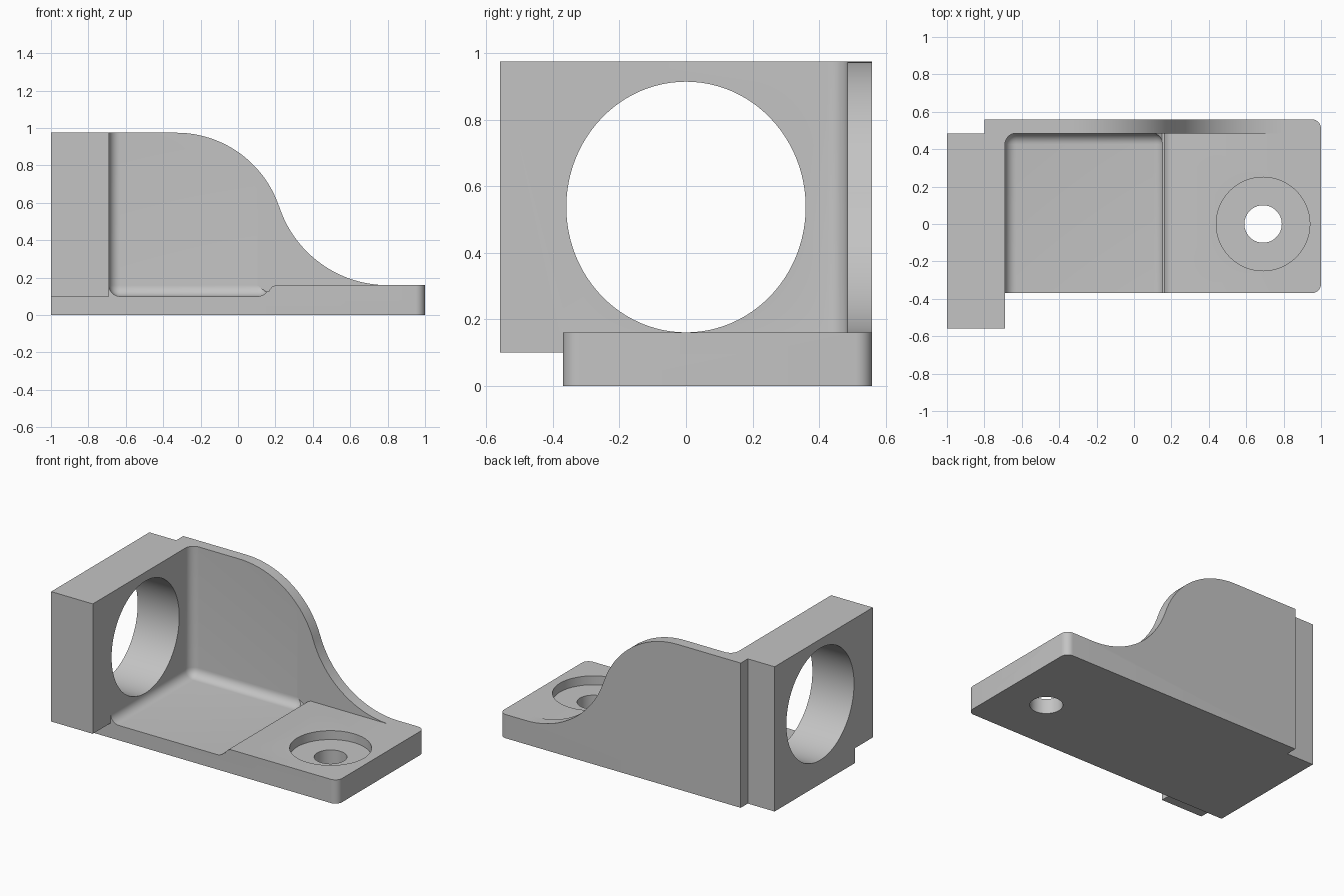
import bpy, bmesh
from math import sin, cos, radians, pi
from mathutils import Matrix

old = bpy.data.objects.get("Cube")
if old:
    bpy.data.objects.remove(old, do_unlink=True)

grey = bpy.data.materials.new("plain grey")
grey.use_nodes = True
colour = (0.55, 0.55, 0.55, 1)
grey.diffuse_color = colour
grey.node_tree.nodes["Principled BSDF"].inputs["Base Color"].default_value = colour


def finish(name, bm):
    bmesh.ops.recalc_face_normals(bm, faces=bm.faces)
    mesh = bpy.data.meshes.new(name)
    bm.to_mesh(mesh)
    bm.free()
    mesh.materials.append(grey)
    obj = bpy.data.objects.new(name, mesh)
    bpy.context.collection.objects.link(obj)
    return obj


def prism(name, points, y0, y1, radius=0, rounded=None):
    """Extrude an x-z outline along y, rounding the edges picked by a rule."""
    bm = bmesh.new()
    face = bm.faces.new([bm.verts.new((x, y0, z)) for x, z in points])
    ext = bmesh.ops.extrude_face_region(bm, geom=[face])
    moved = [v for v in ext["geom"] if isinstance(v, bmesh.types.BMVert)]
    bmesh.ops.translate(bm, verts=moved, vec=(0, y1 - y0, 0))
    bmesh.ops.recalc_face_normals(bm, faces=bm.faces)
    if rounded:
        edges = [e for e in bm.edges if rounded(*[v.co for v in e.verts])]
        bmesh.ops.bevel(bm, geom=edges, offset=radius, segments=8,
                        profile=0.5, affect='EDGES')
    return finish(name, bm)


def box(name, x0, x1, y0, y1, z0, z1, radius=0, rounded=None):
    outline = [(x0, z0), (x1, z0), (x1, z1), (x0, z1)]
    return prism(name, outline, y0, y1, radius, rounded)


def cylinder(name, radius, depth, matrix):
    bm = bmesh.new()
    bmesh.ops.create_cone(bm, cap_ends=True, segments=96, radius1=radius,
                          radius2=radius, depth=depth, matrix=matrix)
    return finish(name, bm)


def combine(target, other, operation):
    mod = target.modifiers.new(operation.lower(), 'BOOLEAN')
    mod.object, mod.operation, mod.solver = other, operation, 'EXACT'
    bpy.ops.object.select_all(action='DESELECT')
    bpy.context.view_layer.objects.active = target
    target.select_set(True)
    bpy.ops.object.modifier_apply(modifier=mod.name)
    bpy.data.objects.remove(other, do_unlink=True)


def arc(cx, cz, r, start, end, steps=28):
    angles = [radians(start + (end - start) * i / steps) for i in range(steps + 1)]
    return [(cx + r * cos(a), cz + r * sin(a)) for a in angles]


TOP, FLOOR, PAD = 0.975, 0.10, 0.16
WALL, BLOCK, FRONT = 0.485, -0.69, -0.37

# Base and curved side wall as one solid
outline = [(-0.8, 0), (1, 0), (1, PAD)]
outline += arc(0.8, PAD + 0.61, 0.61, 270, 198)
outline += arc(-0.33, TOP - 0.58, 0.58, 18, 90)
outline += [(-0.8, TOP)]
bracket = prism("bracket", outline, FRONT, 0.56, 0.05,
                lambda a, b: min(a.x, b.x) > 0.99 and abs(a.z - b.z) > 0.1)

# Filleted pocket between block, wall and step
pocket = box("pocket_cutter", BLOCK, 0.165, -1, WALL, FLOOR, 1.5, 0.06,
             lambda a, b: min(a.z, b.z) < 1 and max(a.y, b.y) > 0)
combine(bracket, pocket, 'DIFFERENCE')

# Clearance above the raised pad, with a softened step
step = [(0.10, PAD), (0.15, 0.125), (0.163, 0.125), (0.172, 0.14),
        (0.184, 0.153), (0.205, PAD), (1.2, PAD), (1.2, 1.5), (0.1, 1.5)]
combine(bracket, prism("pad_cutter", step, -1, WALL), 'DIFFERENCE')

# End block and the foot beneath it
combine(bracket, box("end_block", -1, BLOCK, -0.56, WALL, FLOOR, TOP), 'UNION')
combine(bracket, box("block_foot", -1, BLOCK, FRONT, WALL, 0, PAD), 'UNION')

# Large bore through the end block
bore = (Matrix.Translation((-0.85, 0, 0.538)) @ Matrix.Diagonal((1, 0.36, 0.377, 1))
        @ Matrix.Rotation(pi / 2, 4, 'Y'))
combine(bracket, cylinder("bore_cutter", 1, 0.5, bore), 'DIFFERENCE')

# Counterbored screw hole in the pad
for radius, z in ((0.25, FLOOR + 0.25), (0.1, 0.1)):
    place = Matrix.Translation((0.69, 0, z))
    combine(bracket, cylinder("screw_cutter", radius, 0.5, place), 'DIFFERENCE')

bpy.ops.object.shade_smooth_by_angle(angle=radians(30))
